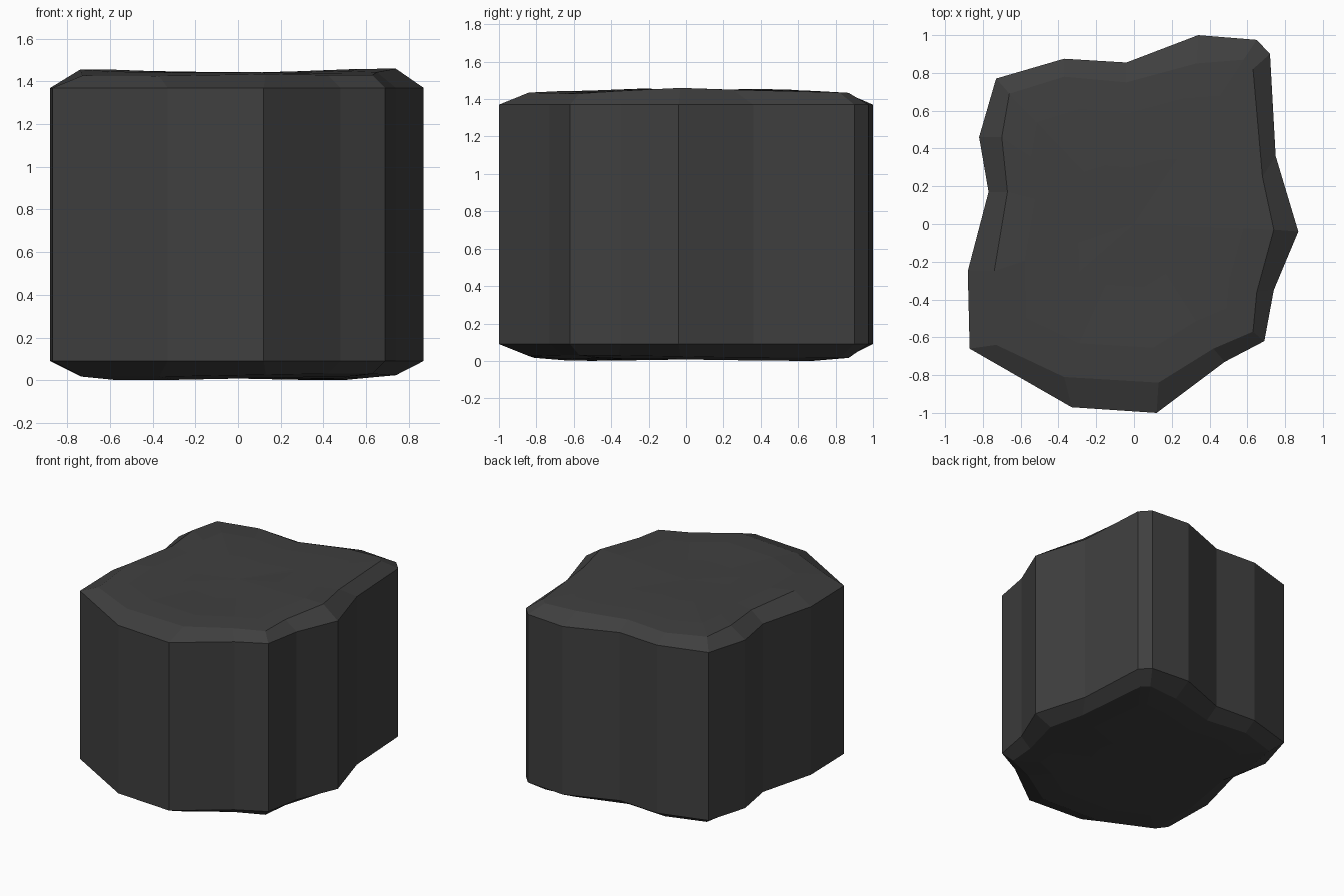
import bpy
import bmesh
from math import sin, cos

default_cube = bpy.data.objects.get("Cube")
if default_cube:
    bpy.data.objects.remove(default_cube, do_unlink=True)

# Plan of the rock walls, counter-clockwise from the front
WALL = [(-.33, -.97), (.12, -1), (.48, -.73), (.69, -.62), (.74, -.35),
        (.87, -.04), (.75, .36), (.72, .9), (.65, .975), (.34, 1),
        (-.04, .855), (-.37, .875), (-.73, .77), (-.82, .46),
        (-.77, .17), (-.88, -.25), (-.87, -.66)]
# Plan of the chamfer's inner edge, one point for each wall corner
RIM = [(-.37, -.81), (.13, -.84), (.42, -.66), (.63, -.57), (.65, -.36),
       (.74, -.03), (.68, .25), (.63, .82), (.58, .87), (.33, .85),
       (-.04, .75), (-.37, .78), (-.66, .69), (-.7, .46),
       (-.67, .17), (-.74, -.25), (-.73, -.64)]
WALL_BOTTOM, WALL_TOP = .09, 1.37


def top_height(x, y):
    """Worn upper face, raised a little towards both sides."""
    return 1.44 + .05 * x * x * cos(2.2 * (y - .1)) + .004 * sin(7 * y + 4 * x)


def bottom_height(x, y):
    """Gently uneven underside."""
    return .008 - .008 * sin(3 * x) * sin(2.4 * y)


def scaled(points, factor):
    return [(x * factor, y * factor) for x, y in points]


def add_ring(bm, points, height):
    return [bm.verts.new((x, y, height(x, y))) for x, y in points]


def bridge(bm, lower, upper):
    """Join two matching rings with a band of quads."""
    count = len(lower)
    for i in range(count):
        j = (i + 1) % count
        bm.faces.new((lower[i], lower[j], upper[j], upper[i]))


def cap(bm, wall_ring, height, rim_offset):
    """Chamfer inwards from the walls, then close with an uneven face."""
    rings = [wall_ring,
             add_ring(bm, RIM, lambda x, y: height(x, y) + rim_offset),
             add_ring(bm, scaled(RIM, .78), height),
             add_ring(bm, scaled(RIM, .4), height)]
    for outer, inner in zip(rings, rings[1:]):
        bridge(bm, outer, inner)
    centre = bm.verts.new((0, 0, height(0, 0)))
    last = rings[-1]
    for i, vert in enumerate(last):
        bm.faces.new((vert, last[(i + 1) % len(last)], centre))


# Upright walls with a chamfered cap at each end
bm = bmesh.new()
lower = add_ring(bm, WALL, lambda x, y: WALL_BOTTOM)
upper = add_ring(bm, WALL, lambda x, y: WALL_TOP)
bridge(bm, lower, upper)
cap(bm, upper, top_height, -.008)
cap(bm, lower, bottom_height, .015)
bmesh.ops.recalc_face_normals(bm, faces=bm.faces)

# Stand the rock exactly on the ground
lowest = min(v.co.z for v in bm.verts)
bmesh.ops.translate(bm, verts=bm.verts, vec=(0, 0, -lowest))

mesh = bpy.data.meshes.new("rock_block")
bm.to_mesh(mesh)
bm.free()
rock = bpy.data.objects.new("rock_block", mesh)
bpy.context.collection.objects.link(rock)

# Dark stone colour
stone = bpy.data.materials.new("dark_stone")
stone.use_nodes = True
colour = (.05, .05, .05, 1)
stone.diffuse_color = colour
stone.node_tree.nodes["Principled BSDF"].inputs["Base Color"].default_value = colour
mesh.materials.append(stone)
